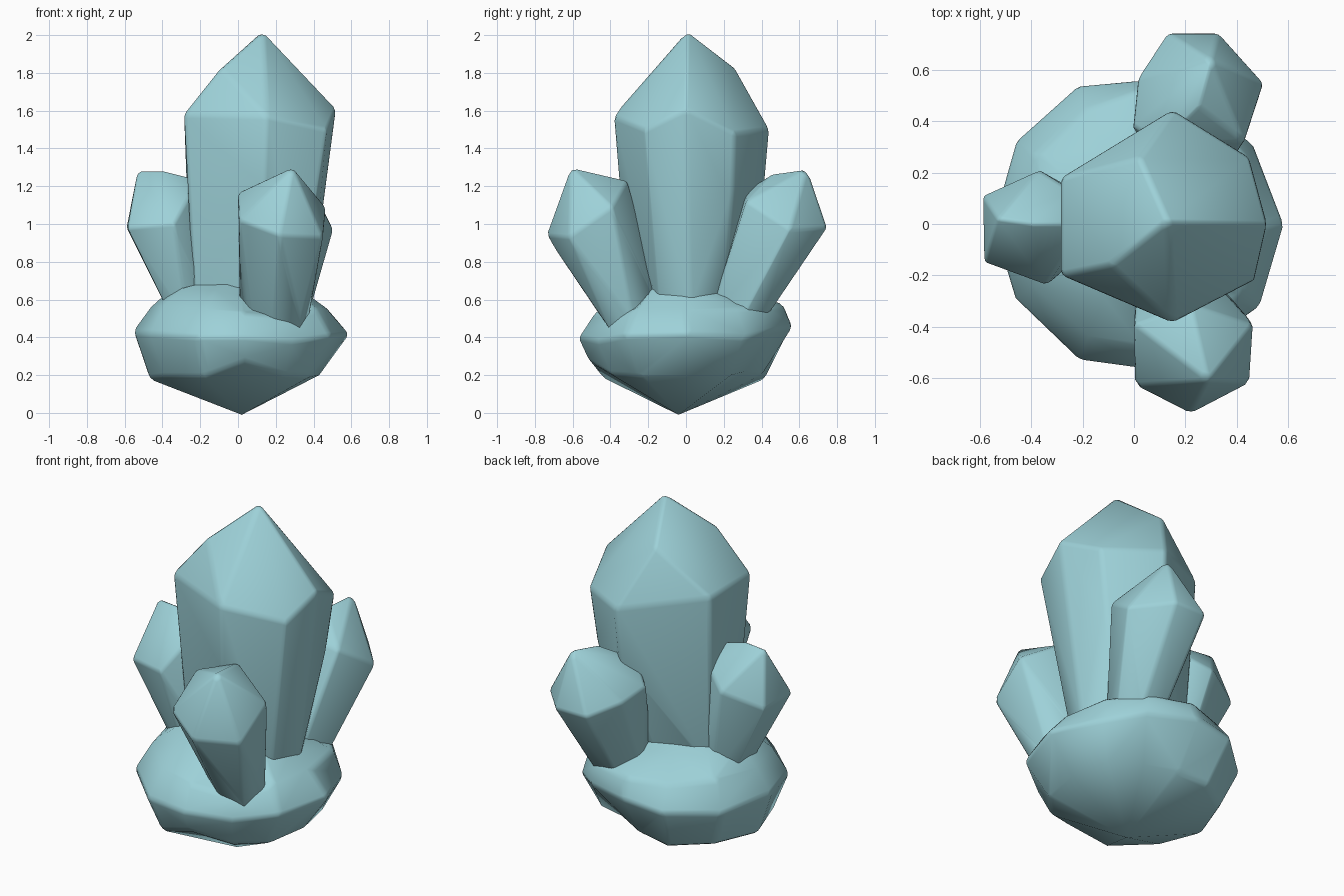
import bpy, bmesh, math

mat = bpy.data.materials.new("pale_teal")
mat.diffuse_color = (0.34, 0.64, 0.69, 1)


def finish(bm, name, width, limit):
    """Turn a bmesh into a smooth shaded object with softened ridges."""
    for f in bm.faces:
        f.smooth = True
    me = bpy.data.meshes.new(name)
    bm.to_mesh(me)
    bm.free()
    me.materials.append(mat)
    ob = bpy.data.objects.new(name, me)
    bpy.context.collection.objects.link(ob)
    bev = ob.modifiers.new("soft_ridges", 'BEVEL')
    bev.width = width
    bev.segments = 2
    bev.limit_method = 'ANGLE'
    bev.angle_limit = math.radians(limit)
    return ob


def crystal(name, foot_z, foot, points, width=0.015):
    """Faceted crystal: the hull of its foot, shoulder and tip corners."""
    bm = bmesh.new()
    for p in points + [(x, y, foot_z) for x, y in foot]:
        bm.verts.new(p)
    bmesh.ops.convex_hull(bm, input=bm.verts[:])
    inner = [v for v in bm.verts if not v.link_faces]
    bmesh.ops.delete(bm, geom=inner, context='VERTS')
    bmesh.ops.recalc_face_normals(bm, faces=bm.faces[:])
    # the foot is buried in the rock, so it is left open
    caps = [f for f in bm.faces
            if all(abs(v.co.z - foot_z) < 1e-4 for v in f.verts)]
    bmesh.ops.delete(bm, geom=caps, context='FACES')
    bmesh.ops.dissolve_limit(bm, angle_limit=math.radians(6),
                             verts=bm.verts[:], edges=bm.edges[:])
    return finish(bm, name, width, 20)


# Tall central crystal
crystal("main_crystal", 0.55,
        [(-0.25, 0.12), (0.04, 0.21), (0.29, 0.19), (0.38, 0.02),
         (0.32, -0.14), (0.06, -0.20), (-0.23, -0.13)],
        [(0.13, 0.01, 2.022), (0.02, 0.26, 1.83), (-0.09, -0.16, 1.825),
         (-0.285, 0.18, 1.58), (0.15, 0.445, 1.50), (0.45, 0.26, 1.48),
         (0.52, 0.0, 1.61), (0.47, -0.22, 1.50), (0.15, -0.385, 1.57),
         (-0.285, -0.20, 1.58),
         (-0.28, 0.16, 1.2), (0.14, 0.42, 1.2), (0.41, 0.25, 1.2),
         (0.45, 0.0, 1.2), (0.41, -0.20, 1.2), (0.14, -0.36, 1.25),
         (-0.275, -0.19, 1.2)], 0.02)

# Small leaning crystals
crystal("front_crystal", 0.48,
        [(0.01, -0.20), (0.07, -0.34), (0.18, -0.43), (0.33, -0.43),
         (0.37, -0.28), (0.20, -0.10)],
        [(0.29, -0.61, 1.30), (0.22, -0.31, 1.23),
         (0.0, -0.39, 1.165), (0.005, -0.63, 1.02), (0.22, -0.74, 0.94),
         (0.45, -0.62, 0.93), (0.465, -0.39, 1.09)])

crystal("back_crystal", 0.50,
        [(0.08, 0.29), (0.15, 0.42), (0.29, 0.42), (0.37, 0.30),
         (0.30, 0.12), (0.12, 0.14)],
        [(0.30, 0.64, 1.29), (0.25, 0.46, 1.265), (0.10, 0.31, 1.17),
         (-0.005, 0.38, 1.06), (0.015, 0.57, 1.03), (0.13, 0.745, 0.98),
         (0.33, 0.745, 0.98), (0.505, 0.55, 0.97), (0.43, 0.32, 1.12)])

crystal("left_crystal", 0.50,
        [(-0.35, 0.07), (-0.35, -0.08), (-0.27, -0.12), (-0.12, -0.05),
         (-0.12, 0.07), (-0.25, 0.12)],
        [(-0.53, 0.02, 1.285), (-0.40, 0.0, 1.285), (-0.26, 0.0, 1.25),
         (-0.59, 0.11, 0.98), (-0.585, -0.15, 0.98), (-0.34, -0.24, 1.0),
         (-0.26, -0.12, 1.14), (-0.24, 0.13, 1.14), (-0.37, 0.21, 1.06)])

# Lumpy rock base: rings of radii around the centre, from low to high
angles = [math.radians(a) for a in
          (0, 32, 58, 88, 112, 145, 180, 212, 248, 274, 302, 327)]
radii = [
    [.43, .45, .37, .40, .45, .46, .47, .46, .48, .51, .46, .45],
    [.59, .56, .55, .565, .585, .565, .555, .55, .575, .57, .55, .59],
    [.48, .51, .53, .52, .49, .47, .46, .46, .47, .48, .50, .50],
    [.35, .36, .34, .30, .31, .35, .35, .34, .31, .29, .29, .36]]
heights = [
    [.20, .20, .22, .20, .18, .19, .18, .19, .19, .27, .20, .19],
    [.42, .40, .44, .46, .43, .41, .43, .42, .40, .40, .38, .41],
    [.55, .55, .56, .57, .56, .57, .56, .57, .55, .53, .50, .55],
    [.64, .64, .63, .65, .65, .66, .66, .66, .65, .62, .56, .64]]
bm = bmesh.new()
rings = [[bm.verts.new((r * math.cos(a), r * math.sin(a), z))
          for a, r, z in zip(angles, rs, zs)]
         for rs, zs in zip(radii, heights)]
# collar tucked inside the central crystal
rings.append([bm.verts.new((0.06 + 0.23 * math.cos(a),
                            -0.01 + 0.14 * math.sin(a), 0.70))
              for a in angles])
bottom = bm.verts.new((0.02, -0.04, -0.01))
for i in range(12):
    j = (i + 1) % 12
    for a, b in zip(rings, rings[1:]):
        if i % 2:   # alternate diagonals for an uneven surface
            bm.faces.new((a[i], a[j], b[j]))
            bm.faces.new((a[i], b[j], b[i]))
        else:
            bm.faces.new((a[i], a[j], b[i]))
            bm.faces.new((a[j], b[j], b[i]))
    bm.faces.new((bottom, rings[0][j], rings[0][i]))
finish(bm, "rock_base", 0.025, 32)
